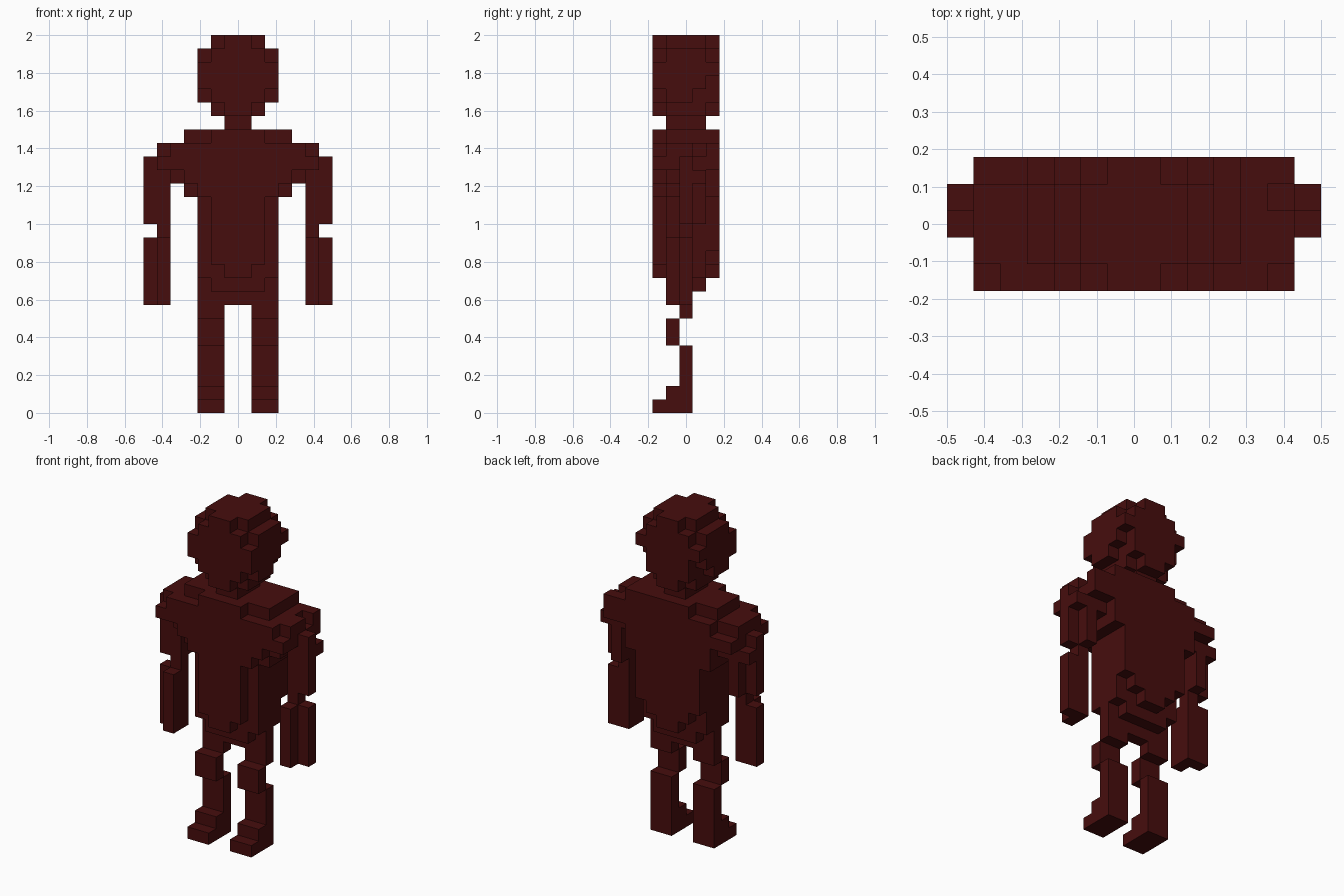
import bpy
import bmesh
from mathutils import Vector

default_cube = bpy.data.objects.get("Cube")
if default_cube:
    bpy.data.objects.remove(default_cube, do_unlink=True)

UNIT = 2 / 28                      # edge length of one block
FRONT, BACK = 0, 5                 # depth range in blocks, front to back
ORIGIN = Vector((0, -2.5, 0))

# Single flat colour
material = bpy.data.materials.new("dark_maroon")
material.use_nodes = True
maroon = (0.062, 0.004, 0.004, 1)
material.diffuse_color = maroon
shader = material.node_tree.nodes["Principled BSDF"]
shader.inputs["Base Color"].default_value = maroon
shader.inputs["Roughness"].default_value = 0.9


def block(left, right, near, far, low, high):
    """Set of block cells filling a box."""
    return {(x, y, z) for x in range(left, right)
            for y in range(near, far) for z in range(low, high)}


def layer(near, far, bottom, half_widths):
    """Symmetric upright slab: one half width per row, going up."""
    cells = set()
    for row, half in enumerate(half_widths):
        cells |= block(-half, half, near, far, bottom + row, bottom + row + 1)
    return cells


def mirrored(cells):
    return {(-x - 1, y, z) for x, y, z in cells}


def build(name, cells):
    """Make a mesh from the outer faces of the cells, with flat areas merged."""
    bm = bmesh.new()
    verts = {}

    def corner(point):
        key = tuple(point)
        if key not in verts:
            verts[key] = bm.verts.new((Vector(key) + ORIGIN) * UNIT)
        return verts[key]

    for cell in sorted(cells):
        for axis in range(3):
            for side in (0, 1):
                neighbour = list(cell)
                neighbour[axis] += 2 * side - 1
                if tuple(neighbour) in cells:
                    continue
                loop = []
                for a, b in ((0, 0), (1, 0), (1, 1), (0, 1)):
                    point = list(cell)
                    point[axis] += side
                    point[(axis + 1) % 3] += a
                    point[(axis + 2) % 3] += b
                    loop.append(corner(point))
                bm.faces.new(loop if side else loop[::-1])
    bmesh.ops.dissolve_limit(bm, angle_limit=0.01, verts=bm.verts[:],
                             edges=bm.edges[:])
    mesh = bpy.data.meshes.new(name)
    bm.to_mesh(mesh)
    bm.free()
    mesh.materials.append(material)
    obj = bpy.data.objects.new(name, mesh)
    bpy.context.collection.objects.link(obj)
    return obj


# Head: rounded ball, cut in towards the nape
head = layer(FRONT, 1, 22, [1, 2, 3, 3, 2, 1])
head |= layer(1, 3, 22, [2, 3, 3, 3, 3, 2])
head |= layer(3, 4, 22, [2, 2, 3, 3, 3, 2])
head |= layer(4, BACK, 22, [1, 2, 2, 3, 2, 1])
build("head", head)

# Neck
build("neck", block(-1, 1, 1, 4, 21, 22))

# Torso: chest plate, core and back, widening into the shoulders
chest = [1] + [2] * 5 + [3, 4, 6, 5, 2]
core = [3] * 6 + [4, 5, 6, 6, 4]
back = [1, 2] + [3] * 4 + [4, 4, 6, 6, 4]
torso = layer(FRONT, 1, 10, chest)
torso |= layer(1, 4, 10, core)
torso |= layer(4, BACK, 10, back)
torso -= block(-4, -2, 4, BACK, 20, 21)    # uneven right rear shoulder
torso -= block(-6, -4, 4, BACK, 19, 20)
torso -= block(5, 6, 3, 4, 19, 20)         # dip in left shoulder
build("torso", torso)

# Pelvis
pelvis = block(-3, 3, 2, 3, 8, 10)
pelvis |= block(-2, 2, 1, 4, 9, 10)
build("pelvis", pelvis)

# Arms: upper arm set back, forearm set forward, notched at the elbow
upper_arm = block(5, 6, 2, 4, 14, 18)
upper_arm |= block(6, 7, 2, 3, 14, 19)
upper_arm |= block(6, 7, 3, 4, 17, 18)
forearm = block(5, 6, 1, 3, 8, 13)
forearm |= block(6, 7, 2, 3, 8, 13)
forearm |= block(5, 6, 2, 3, 13, 14)

# Legs: thigh, knee pushed forward, shin and stepped foot
thigh = block(1, 3, 2, 3, 7, 8)
knee = block(1, 3, 1, 2, 5, 7)
shin = block(1, 3, 2, 3, 0, 5)
foot = block(1, 3, 1, 2, 0, 2) | block(1, 3, FRONT, 1, 0, 1)

limbs = {"upper_arm": upper_arm, "forearm": forearm, "thigh": thigh,
         "knee": knee, "lower_leg": shin | foot}
for name, cells in limbs.items():
    build("left_" + name, cells)
    build("right_" + name, mirrored(cells))
